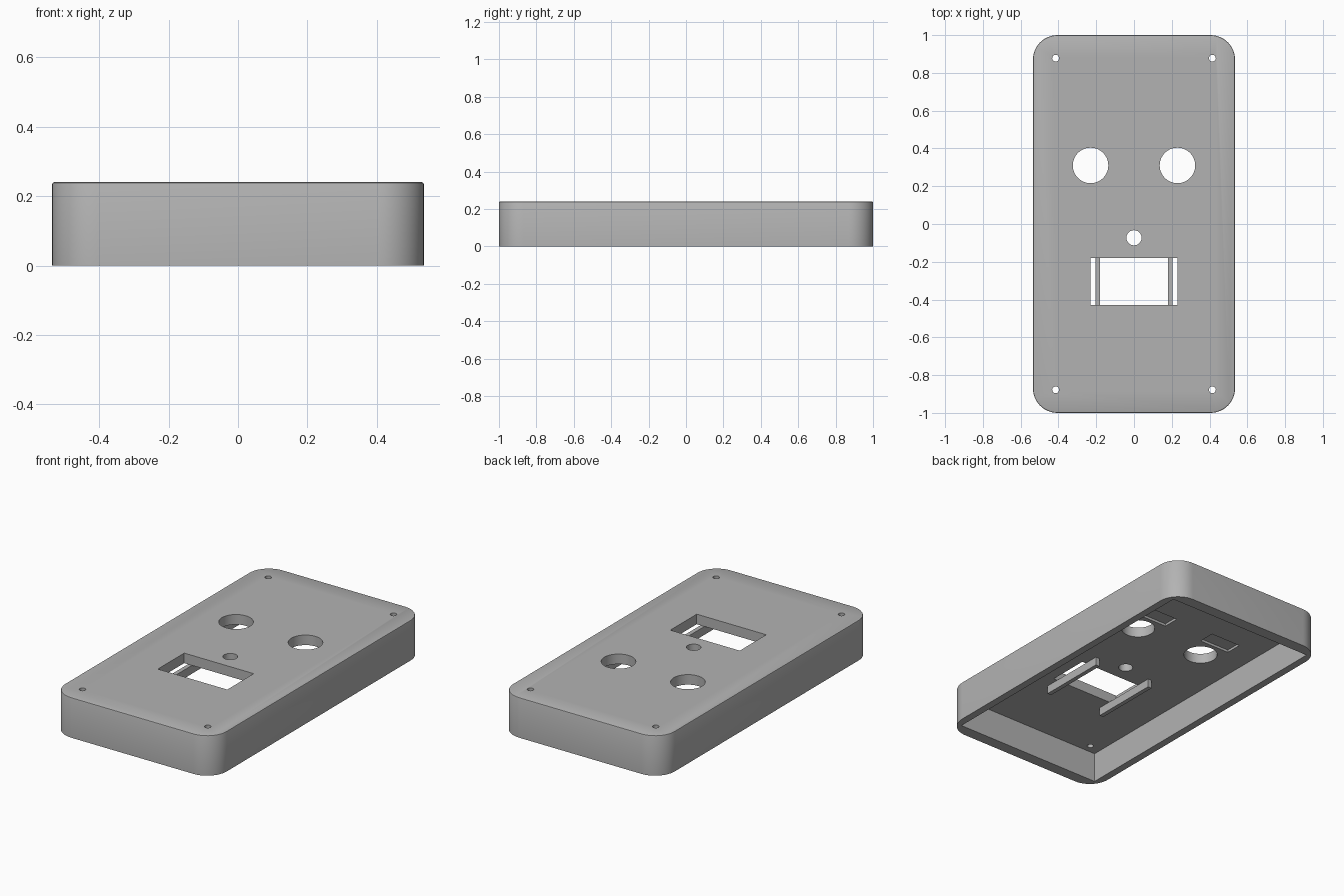
import bpy
import bmesh
from mathutils import Matrix, Vector

cube = bpy.data.objects.get("Cube")
if cube:
    bpy.data.objects.remove(cube, do_unlink=True)

HEIGHT, CEILING = 0.24, 0.18

grey = bpy.data.materials.new("grey plastic")
grey.use_nodes = True
colour = (0.45, 0.45, 0.45, 1)
grey.diffuse_color = colour
grey.node_tree.nodes["Principled BSDF"].inputs["Base Color"].default_value = colour


def add_box(bm, x, y, z):
    """Box from (min, max) pairs on each axis."""
    lo, hi = Vector((x[0], y[0], z[0])), Vector((x[1], y[1], z[1]))
    matrix = Matrix.Translation((lo + hi) / 2) @ Matrix.Diagonal((*(hi - lo), 1))
    return bmesh.ops.create_cube(bm, size=1, matrix=matrix)


def add_hole(bm, x, y, radius, sides=48):
    bmesh.ops.create_cone(bm, cap_ends=True, segments=sides, radius1=radius,
                          radius2=radius, depth=0.5,
                          matrix=Matrix.Translation((x, y, HEIGHT)))


def make_object(name, bm):
    mesh = bpy.data.meshes.new(name)
    bm.to_mesh(mesh)
    bm.free()
    mesh.materials.append(grey)
    obj = bpy.data.objects.new(name, mesh)
    bpy.context.collection.objects.link(obj)
    return obj


def cut(target, cutter):
    """Subtract the cutter, then discard it."""
    cutter.hide_render = True
    mod = target.modifiers.new("cut", "BOOLEAN")
    mod.operation, mod.solver, mod.object = "DIFFERENCE", "EXACT", cutter
    bpy.context.view_layer.objects.active = target
    bpy.ops.object.modifier_apply(modifier=mod.name)
    bpy.data.objects.remove(cutter, do_unlink=True)


# Outer block: rounded corners, then a fine softened top edge
bm = bmesh.new()
add_box(bm, (-0.535, 0.535), (-1, 1), (0, HEIGHT))
upright = [e for e in bm.edges if abs(e.verts[0].co.z - e.verts[1].co.z) > 0.1]
bmesh.ops.bevel(bm, geom=upright, offset=0.13, segments=12, profile=0.5, affect="EDGES")
rim = [e for e in bm.edges if all(v.co.z > HEIGHT - 0.001 for v in e.verts)]
bmesh.ops.bevel(bm, geom=rim, offset=0.006, segments=2, profile=0.5, affect="EDGES")
shell = make_object("cover_shell", bm)

# Square-cornered cavity, open underneath
bm = bmesh.new()
add_box(bm, (-0.49, 0.49), (-0.93, 0.93), (-0.1, CEILING))
cut(shell, make_object("cavity_cutter", bm))

# Window, round openings and corner screw holes
bm = bmesh.new()
add_box(bm, (-0.23, 0.23), (-0.43, -0.18), (0.1, 0.4))
add_hole(bm, 0, -0.073, 0.04)
for side in (-1, 1):
    add_hole(bm, side * 0.23, 0.31, 0.094)
    for end in (-1, 1):
        add_hole(bm, side * 0.415, end * 0.878, 0.018, 24)
    # Shallow pockets in the ceiling
    add_box(bm, sorted((side * 0.13, side * 0.33)), (0.43, 0.53), (0.1, CEILING + 0.015))
cut(shell, make_object("opening_cutter", bm))

# Mounting rails under the window
for side, label in ((-1, "right"), (1, "left")):
    bm = bmesh.new()
    add_box(bm, sorted((side * 0.179, side * 0.205)), (-0.515, -0.09), (0.13, CEILING))
    make_object(label + "_rail", bm)

# Smooth the rounded walls, keep sharp edges
bpy.ops.object.select_all(action="DESELECT")
shell.select_set(True)
bpy.context.view_layer.objects.active = shell
bpy.ops.object.shade_smooth_by_angle(angle=0.6)
